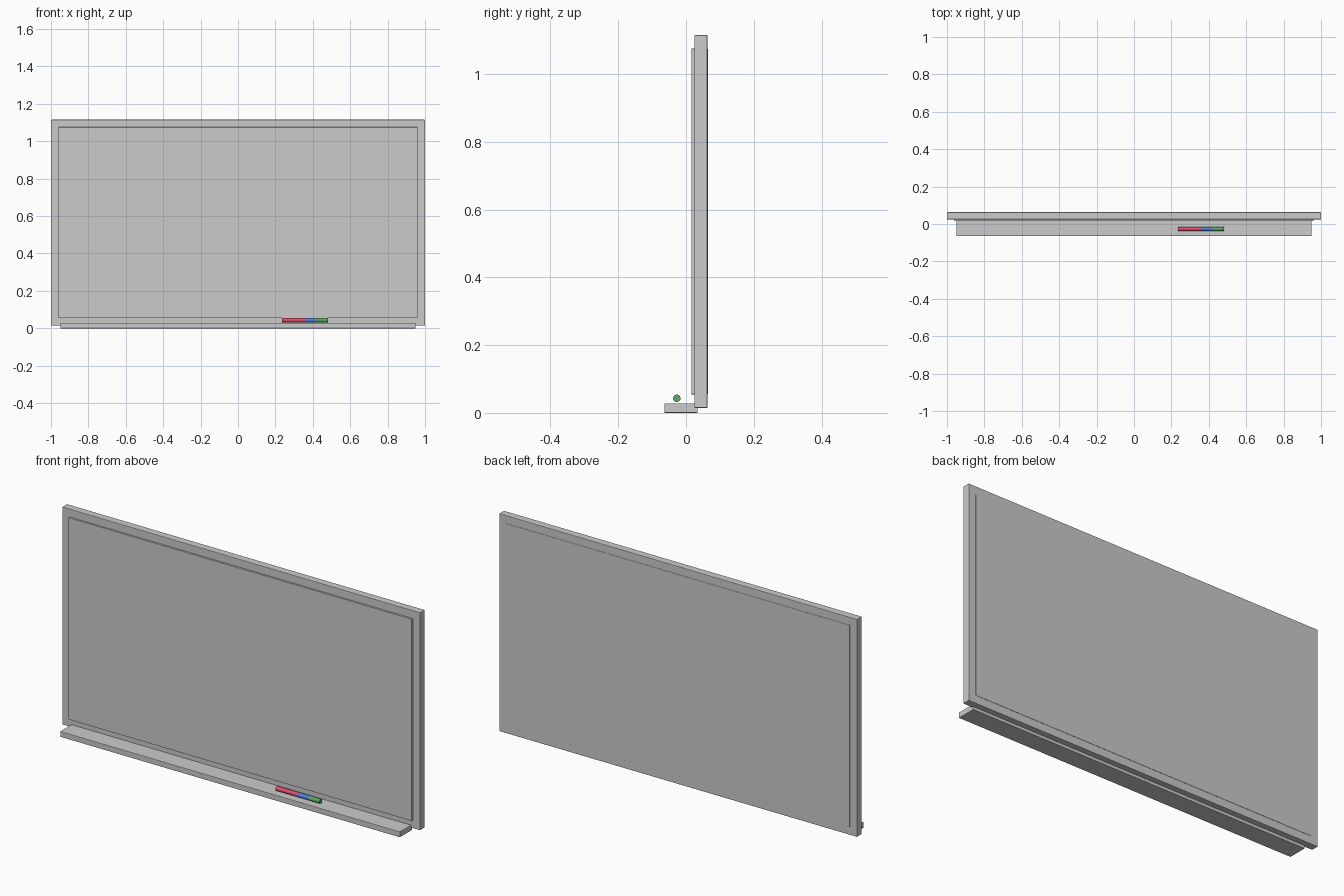
import bpy
from math import pi

if "Cube" in bpy.data.objects:
    bpy.data.objects.remove(bpy.data.objects["Cube"])


def colour(obj, name, rgb):
    mat = bpy.data.materials.new(name)
    mat.diffuse_color = (*rgb, 1)
    mat.use_nodes = True
    mat.node_tree.nodes["Principled BSDF"].inputs["Base Color"].default_value = mat.diffuse_color
    obj.data.materials.append(mat)


def box(name, x, y, z, bevel=0.002):
    """Box from (min, max) ranges, with slightly softened edges."""
    bpy.ops.mesh.primitive_cube_add(
        size=1, location=[(a + b) / 2 for a, b in (x, y, z)])
    obj = bpy.context.object
    obj.name = name
    obj.scale = [b - a for a, b in (x, y, z)]
    bpy.ops.object.transform_apply(location=False, rotation=False, scale=True)
    if bevel:
        mod = obj.modifiers.new("soft_edges", 'BEVEL')
        mod.width = bevel
        mod.segments = 2
    return obj


# Frame slab
box("frame", (-1, 1), (0.025, 0.063), (0.015, 1.115))

# Writing surface, proud of the frame at the front and just proud at the back
board = box("writing_board", (-0.96, 0.96), (0.016, 0.0645), (0.055, 1.075), 0.001)
colour(board, "board_surface", (0.83, 0.83, 0.80))

# Pen tray
box("pen_tray", (-0.95, 0.95), (-0.064, 0.034), (0, 0.028))

# Markers lying end to end above the tray
markers = [
    ("red_marker", 0.235, 0.36, (0.75, 0.08, 0.15)),
    ("blue_marker", 0.36, 0.42, (0.08, 0.22, 0.75)),
    ("green_marker", 0.42, 0.482, (0.10, 0.40, 0.13)),
]
for name, x0, x1, rgb in markers:
    bpy.ops.mesh.primitive_cylinder_add(
        vertices=24, radius=0.011, depth=x1 - x0,
        location=((x0 + x1) / 2, -0.027, 0.043), rotation=(0, pi / 2, 0))
    marker = bpy.context.object
    marker.name = name
    bpy.ops.object.shade_smooth_by_angle()
    colour(marker, name + "_plastic", rgb)
